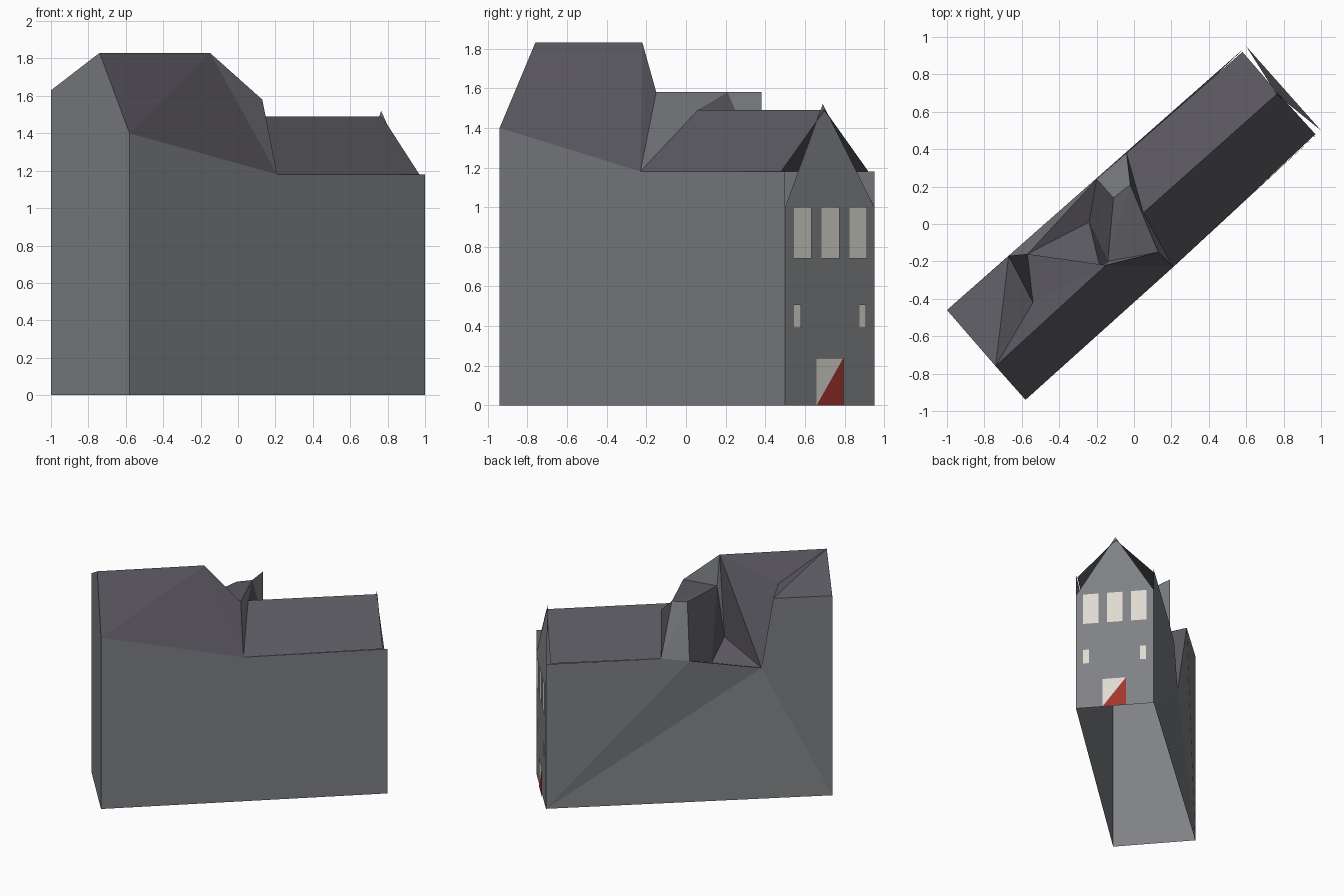
import bpy, bmesh
from mathutils import Vector

if "Cube" in bpy.data.objects:
    bpy.data.objects.remove(bpy.data.objects["Cube"])


def material(name, rgb):
    m = bpy.data.materials.new(name)
    m.diffuse_color = (*rgb, 1)
    m.use_nodes = True
    m.node_tree.nodes["Principled BSDF"].inputs["Base Color"].default_value = m.diffuse_color
    return m


STONE = material("grey_stone", (0.21, 0.22, 0.235))
SLATE = material("dark_slate", (0.105, 0.10, 0.118))
CREAM = material("cream", (0.73, 0.70, 0.63))
RED = material("red_door", (0.36, 0.035, 0.028))

# Named corners of the house
P = {
    "A0": (-1, -.46, 0), "B0": (-.58, -.94, 0), "C0": (1, .5, 0), "D0": (.6, .95, 0),
    "A": (-1, -.46, 1.63), "B": (-.58, -.94, 1.40), "C": (1, .5, 1.18), "D": (.6, .95, 1.18),
    "P": (-.74, -.76, 1.83), "R": (-.15, -.22, 1.83),          # high ridge
    "E": (.21, -.23, 1.18), "S": (.13, -.15, 1.58),            # roof step
    "W": (-.67, -.17, 1.63), "Q": (-.54, -.42, 1.62), "V": (-.57, -.16, 1.04),
    "K": (-.18, -.24, 1.16), "N": (-.24, .01, 1.06), "V1": (-.2, .24, 1.15),
    "R2": (-.14, -.20, 1.58), "T": (-.11, .14, 1.57), "U": (-.02, .21, 1.58),
    "X": (-.04, .38, 1.18), "X2": (-.04, .38, 1.58),           # dormer
    "L": (.05, .06, 1.49), "M": (.77, .70, 1.49),              # low ridge
    "F": (.97, .48, 1.18), "G": (.58, .92, 1.18),
    "C1": (1, .5, 1.0), "D1": (.6, .95, 1.0), "Z": (.765, .69, 1.52),
}


def build(name, faces, mat, upward=False):
    """Mesh from faces given as corner names, turned upward or outward."""
    bm = bmesh.new()
    verts = {}
    for face in faces:
        ring = []
        for key in face.split():
            if key not in verts:
                verts[key] = bm.verts.new(P[key])
            ring.append(verts[key])
        f = bm.faces.new(ring)
        f.normal_update()
        mid = f.calc_center_median()
        out = Vector((0, 0, 1)) if upward else Vector((mid.x, mid.y, 0))
        if f.normal.dot(out) < 0:
            f.normal_flip()
    me = bpy.data.meshes.new(name)
    bm.to_mesh(me)
    bm.free()
    me.materials.append(mat)
    ob = bpy.data.objects.new(name, me)
    bpy.context.collection.objects.link(ob)
    return ob


# Outer walls, open underneath
build("end_wall", ["A0 B0 B P A"], STONE)
build("long_front_wall", ["B0 C0 C E B"], STONE)
build("long_back_wall", ["D0 A0 V", "A0 A W", "A0 W V", "D0 V V1", "D0 V1 X", "D0 X D"], STONE)

# High roof with its broken rear slope
build("high_roof", ["B E R", "B R P", "E S R", "A W P", "W Q P", "W V Q",
                    "P Q R", "Q V R", "V K R", "V N K", "V N V1"], SLATE, True)

# Dormer and the stepped party wall
build("dormer_roof", ["R2 T U", "R2 U S", "N V1 T", "N T R2", "N R2 K"], SLATE, True)
build("party_wall", ["R R2 S", "R K R2", "E L S", "S L U", "T U X", "V1 T X", "U X2 X"], STONE, True)

# Low roof, open at the street end
build("low_roof", ["E F M L", "X G M L", "L U X"], SLATE, True)

# Street facade with a gable leaning back
build("facade", ["C0 D0 D1 C1", "C1 D1 Z"], STONE)


def plate(name, points, mat):
    """Thin painted panel on the facade; points are (y, z)."""
    keys = []
    for i, (y, z) in enumerate(points):
        x = 1 - (y - .5) * .4 / .45
        key = f"{name}{i}"
        P[key] = (x + .0045, y + .004, z)
        keys.append(key)
    build(name, [" ".join(keys)], mat)


def window(name, y0, y1, z0, z1):
    plate(name, [(y0, z0), (y1, z0), (y1, z1), (y0, z1)], CREAM)


for i, y in enumerate((.54, .68, .82)):
    window(f"tall_window_{i}", y, y + .09, .74, 1.0)
for i, y in enumerate((.54, .87)):
    window(f"small_window_{i}", y, y + .035, .39, .51)

# Door split along its diagonal
plate("door_red_half", [(.655, 0), (.79, 0), (.79, .24)], RED)
plate("door_cream_half", [(.655, 0), (.79, .24), (.655, .24)], CREAM)
